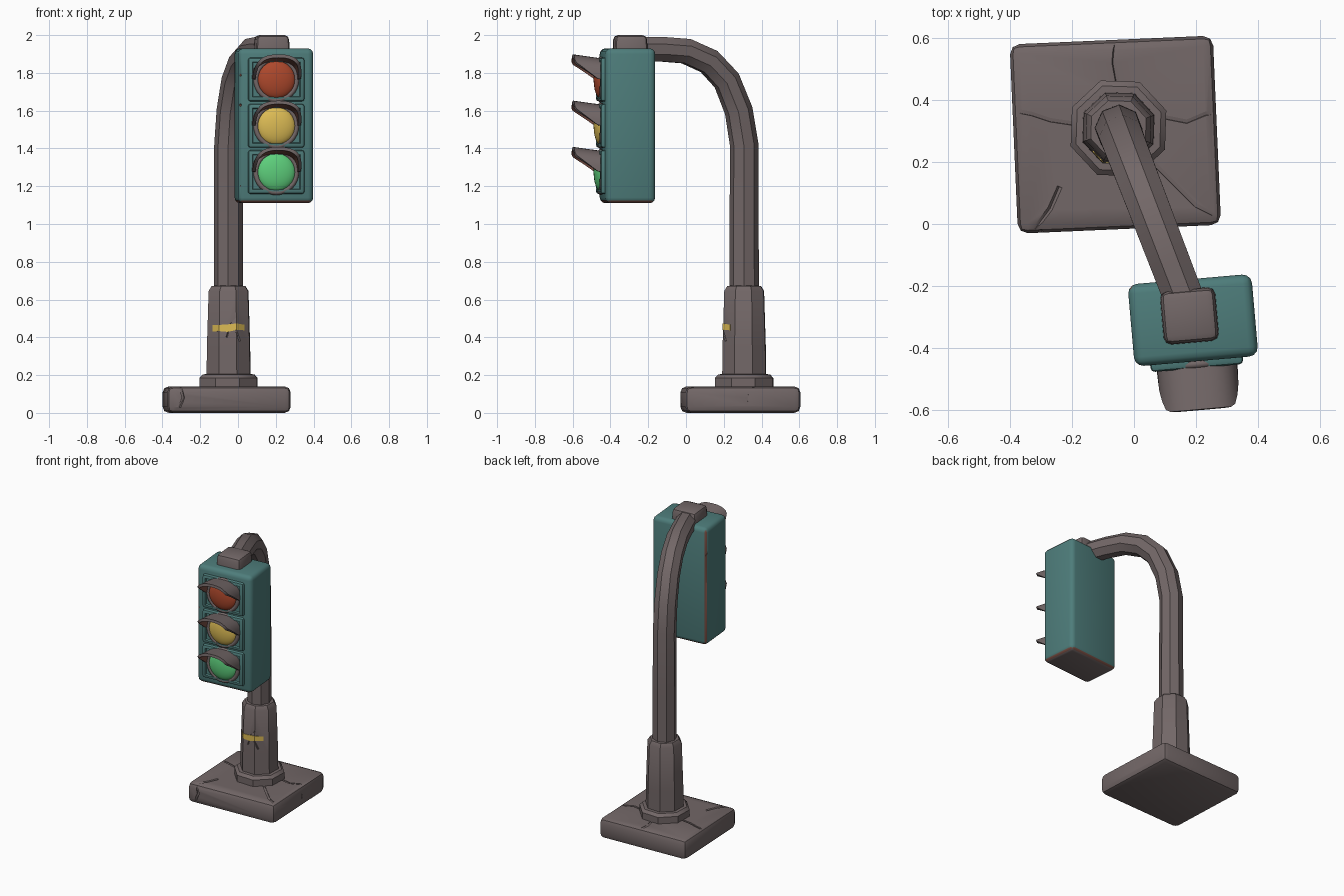
import bpy, bmesh, math, random
from mathutils import Matrix, Vector

random.seed(4)
if "Cube" in bpy.data.objects:
    bpy.data.objects.remove(bpy.data.objects["Cube"], do_unlink=True)


def material(name, rgb):
    m = bpy.data.materials.new(name)
    m.use_nodes = True
    m.diffuse_color = (*rgb, 1)
    m.node_tree.nodes["Principled BSDF"].inputs["Base Color"].default_value = (*rgb, 1)
    return m


GREY = material("warm grey stone", (0.17, 0.136, 0.136))
TEAL = material("teal paint", (0.076, 0.205, 0.198))
RUST = material("rust brown", (0.2, 0.08, 0.06))
RED = material("red glass", (0.42, 0.065, 0.025))
YELLOW = material("yellow", (0.72, 0.5, 0.09))
GREEN = material("green glass", (0.11, 0.62, 0.2))

HEAD = Matrix.Translation((0.19, -0.31, 0)) @ Matrix.Rotation(math.radians(5), 4, "Z")
BASE = Matrix.Translation((-0.06, 0.288, 0)) @ Matrix.Rotation(math.radians(2.5), 4, "Z")
POLE = Vector((-0.05, 0.308, 0))


def make(name, bm, mats, place=None):
    if place:
        bm.transform(place)
    mesh = bpy.data.meshes.new(name)
    bm.to_mesh(mesh)
    bm.free()
    for m in mats:
        mesh.materials.append(m)
    obj = bpy.data.objects.new(name, mesh)
    bpy.context.collection.objects.link(obj)
    return obj


def smooth(obj, angle=35):
    bpy.ops.object.select_all(action="DESELECT")
    obj.select_set(True)
    bpy.context.view_layer.objects.active = obj
    bpy.ops.object.shade_smooth_by_angle(angle=math.radians(angle))


def bake(obj):
    """Turn the modifiers into real geometry."""
    graph = bpy.context.evaluated_depsgraph_get()
    mesh = bpy.data.meshes.new_from_object(obj.evaluated_get(graph))
    obj.modifiers.clear()
    obj.data = mesh


def carve(obj, cutters):
    for c in cutters:
        mod = obj.modifiers.new("carve", "BOOLEAN")
        mod.operation, mod.solver, mod.object = "DIFFERENCE", "EXACT", c
        mod.material_mode = "TRANSFER"
    bake(obj)
    for c in cutters:
        bpy.data.objects.remove(c, do_unlink=True)


def box(size, centre, bevel, segments=2, taper=1.0):
    bm = bmesh.new()
    bmesh.ops.create_cube(bm, size=1)
    for v in bm.verts:
        k = taper if v.co.z > 0 else 1
        v.co = Vector((v.co.x * size[0] * k, v.co.y * size[1] * k, v.co.z * size[2])) + Vector(centre)
    if bevel:
        bmesh.ops.bevel(bm, geom=bm.edges[:], offset=bevel, segments=segments,
                        profile=0.5, affect="EDGES")
    return bm


def octagon(apothem):
    r = apothem / math.cos(math.pi / 8)
    return [(r * math.cos(a), r * math.sin(a))
            for a in (math.pi / 8 + k * math.pi / 4 for k in range(8))]


def loft(rings):
    """Closed tube through rings of equal length."""
    bm = bmesh.new()
    loops = [[bm.verts.new(p) for p in ring] for ring in rings]
    n = len(loops[0])
    for a, b in zip(loops, loops[1:]):
        for i in range(n):
            bm.faces.new((a[i], a[(i + 1) % n], b[(i + 1) % n], b[i]))
    bm.faces.new(loops[0])
    bm.faces.new(loops[-1])
    bmesh.ops.recalc_face_normals(bm, faces=bm.faces[:])
    return bm


def post(profile):
    """Octagonal upright from (apothem, height) pairs."""
    return loft([[(x, y, z) for x, y in octagon(a)] for a, z in profile])


def crack(points, size=0.009):
    """Thin diamond tube used to cut a groove along a path."""
    rings = []
    for i, p in enumerate(points):
        p = Vector(p)
        t = (Vector(points[min(i + 1, len(points) - 1)]) - Vector(points[max(i - 1, 0)])).normalized()
        side = t.cross(Vector((0.3, 0.5, 0.8))).normalized()
        up = t.cross(side)
        rings.append([p + d * size for d in (side, up, -side, -up)])
    obj = make("crack_cutter", loft(rings), [GREY])
    obj.hide_render = True
    return obj


# Base slab with cracks running out from the collar and down the sides
base = make("base_slab", box((0.655, 0.61, 0.14), (0, 0, 0.07), 0.032), [GREY], BASE)
TOP = 0.141
carve(base, [
    crack([(-0.17, 0.32, TOP), (-0.27, 0.335, TOP), (-0.33, 0.355, TOP), (-0.43, 0.375, TOP)]),
    crack([(-0.05, 0.44, TOP), (-0.065, 0.52, TOP), (-0.055, 0.63, TOP)]),
    crack([(0.07, 0.35, TOP), (0.17, 0.33, TOP), (0.23, 0.355, TOP), (0.3, 0.36, TOP)]),
    crack([(0.06, 0.2, TOP), (0.15, 0.11, TOP), (0.2, 0.06, TOP), (0.3, 0.01, TOP)]),
    crack([(-0.24, 0.12, TOP), (-0.27, 0.05, TOP), (-0.33, -0.03, TOP)]),
    crack([(0.274, 0.34, 0.16), (0.272, 0.32, 0.08), (0.276, 0.33, -0.02)]),
    crack([(-0.31, -0.026, 0.16), (-0.29, -0.024, 0.08), (-0.31, -0.026, 0.03)]),
])
smooth(base)

# Collar and tapered sleeve
AT_POLE = Matrix.Translation(POLE) @ Matrix.Rotation(math.radians(-2), 4, "Z")
collar = make("collar", post([(0.152, 0.12), (0.152, 0.185), (0.135, 0.204), (0.1, 0.206)]), [GREY], AT_POLE)
smooth(collar)
sleeve = make("sleeve", post([(0.115, 0.18), (0.113, 0.35), (0.104, 0.645), (0.088, 0.672), (0.06, 0.674)]),
              [GREY], AT_POLE)
carve(sleeve, [
    crack([(0.035, 0.21, 0.56), (0.0, 0.194, 0.51), (-0.04, 0.195, 0.47), (-0.06, 0.194, 0.4)], 0.007),
    crack([(-0.02, 0.194, 0.46), (0.01, 0.21, 0.38)], 0.006),
])
smooth(sleeve, 30)

# Painted band round the front of the sleeve
corners = [Vector(p) for p in octagon(0.112)]
band = [corners[4].lerp(corners[5], 0.45), corners[5], corners[5].lerp(corners[6], 0.5),
        corners[6], corners[6].lerp(corners[7], 0.62)]
bm = bmesh.new()
rows = [(bm.verts.new((p.x, p.y, 0.434 + random.uniform(-0.006, 0.006))),
         bm.verts.new((p.x, p.y, 0.47 + random.uniform(-0.006, 0.006)))) for p in band]
for a, b in zip(rows, rows[1:]):
    bm.faces.new((a[0], b[0], b[1], a[1]))
stripe = make("painted_band", bm, [YELLOW], AT_POLE)
stripe.modifiers.new("thickness", "SOLIDIFY").thickness = 0.006
bake(stripe)

# Octagonal pole bending over into the arm
reach = Vector((0.223, -0.58, 0))
across = reach.normalized().cross(Vector((0, 0, 1)))
route = [(0, 0.55), (0, 1.0), (0, 1.42), (0.05, 1.6), (0.16, 1.76),
         (0.32, 1.86), (0.53, 1.915), (0.75, 1.925), (1, 1.925)]
path = [POLE + reach * u + Vector((0, 0, z)) for u, z in route]
rings = []
for i, p in enumerate(path):
    t = (path[min(i + 1, len(path) - 1)] - path[max(i - 1, 0)]).normalized()
    up = across.cross(t)
    rings.append([p + across * x + up * y for x, y in octagon(0.072 - 0.001 * i)])
pole = make("pole_and_arm", loft(rings), [GREY])
smooth(pole, 25)

# Signal housing with worn edges and a bare underside
bm = box((0.4, 0.265, 0.82), (0, 0, 1.52), 0.03, 3)
for f in bm.faces:
    n = f.normal
    if n.z < -0.9:
        f.material_index = 1
    elif n.z < -0.6 or (n.x < -0.6 and n.y > 0.6):
        f.material_index = 2
housing = make("signal_housing", bm, [TEAL, GREY, RUST], HEAD)
chips = []
for side_y, heights in ((-0.14, (1.2, 1.37, 1.46, 1.63, 1.79)), (0.14, (1.3, 1.55, 1.75))):
    for z in heights:
        bm = bmesh.new()
        bmesh.ops.create_icosphere(bm, subdivisions=1, radius=random.uniform(0.02, 0.028))
        spot = Matrix.Translation((-0.204, side_y, z)) @ Matrix.Rotation(random.uniform(0, 3), 4, "X")
        chip = make("chip_cutter", bm, [RUST], HEAD @ spot)
        chip.hide_render = True
        chips.append(chip)
carve(housing, chips)
smooth(housing)

# Block that clamps the housing to the arm
cap = make("top_clamp", box((0.185, 0.18, 0.15), (-0.01, 0.015, 1.925), 0.024, 2, 0.93), [GREY], HEAD)
smooth(cap)


def visor(z0):
    """Hood that is longest at the crown and sweeps back at the sides."""
    bm = bmesh.new()
    steps, rows = 16, 4
    grid = []
    for i in range(steps + 1):
        a = math.pi * i / steps
        c, s = math.cos(a), max(math.sin(a), 0)
        x = 0.13 * math.copysign(abs(c) ** 0.8, c)
        z = 0.112 * s ** 0.8
        length = 0.03 + 0.12 * min(1, z / 0.075)
        grid.append([bm.verts.new((x, -0.138 - length * j / (rows - 1),
                                   z0 + z + 0.14 * length * j / (rows - 1))) for j in range(rows)])
    for a, b in zip(grid, grid[1:]):
        for j in range(rows - 1):
            bm.faces.new((a[j], b[j], b[j + 1], a[j + 1]))
    return bm


# Three lamps: framed panel, rim, glass dome and hood
for label, glass, z in (("red", RED, 1.765), ("yellow", YELLOW, 1.52), ("green", GREEN, 1.275)):
    bm = box((0.3, 0.06, 0.232), (0, -0.125, z), 0.014)
    front = min(bm.faces, key=lambda f: f.calc_center_median().y)
    bmesh.ops.inset_region(bm, faces=[front], thickness=0.012)
    bmesh.ops.inset_region(bm, faces=[front], thickness=0.006, depth=-0.012)
    smooth(make(label + "_panel", bm, [TEAL], HEAD))

    facing = Matrix.Translation((0, -0.142, z)) @ Matrix.Rotation(math.pi / 2, 4, "X")
    bpy.ops.mesh.primitive_torus_add(major_segments=32, minor_segments=8,
                                     major_radius=0.108, minor_radius=0.014)
    rim = bpy.context.object
    rim.name = label + "_rim"
    rim.data.transform(HEAD @ facing)
    rim.data.materials.append(GREY)
    smooth(rim, 60)

    bm = bmesh.new()
    bmesh.ops.create_uvsphere(bm, u_segments=32, v_segments=16, radius=0.102)
    smooth(make(label + "_lens", bm, [glass], HEAD @ facing @ Matrix.Diagonal((1, 1, 0.36, 1))), 60)

    hood = make(label + "_hood", visor(z), [GREY, RUST], HEAD)
    mod = hood.modifiers.new("thickness", "SOLIDIFY")
    mod.thickness, mod.offset, mod.material_offset = 0.018, -1, 1
    bake(hood)
    smooth(hood)
